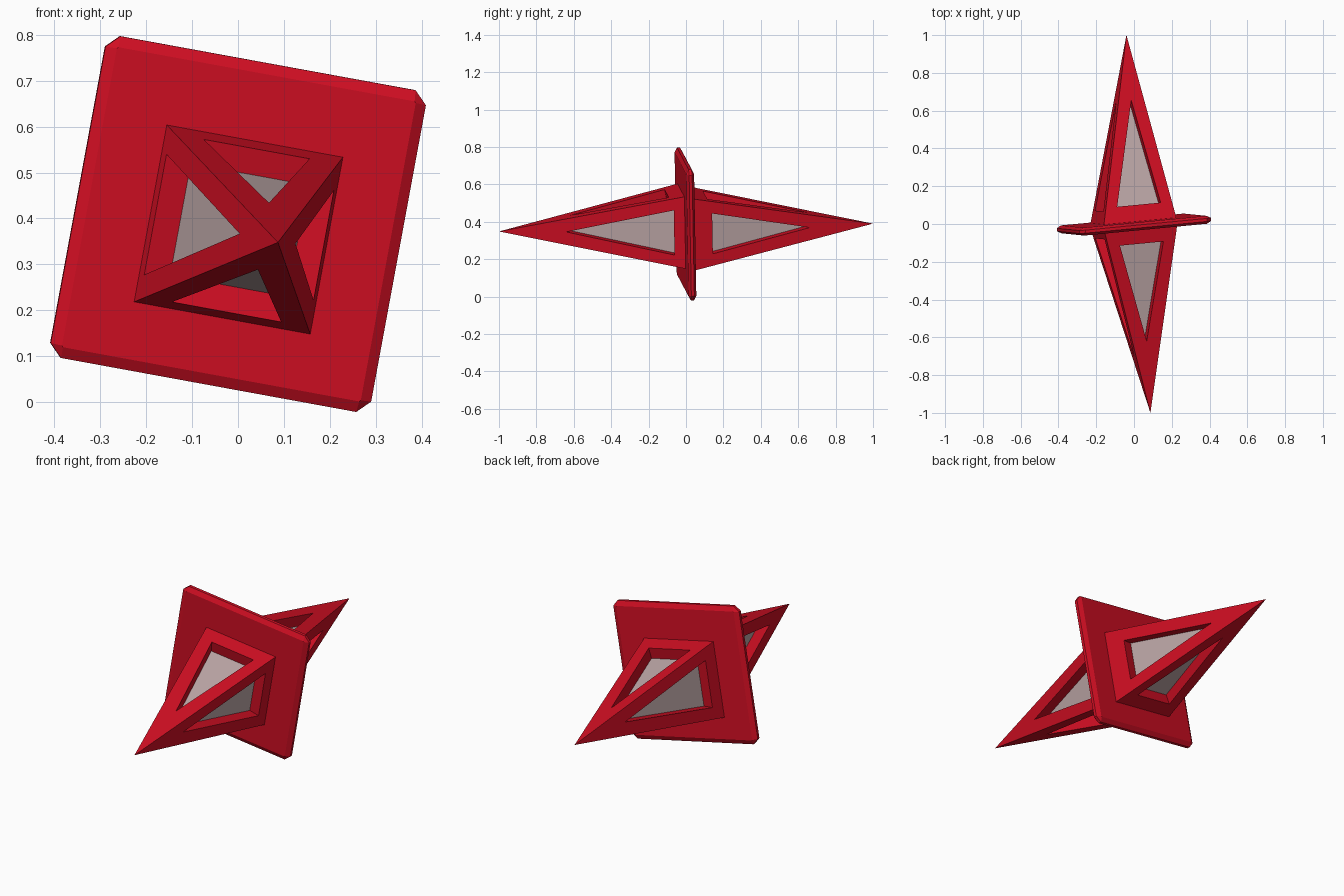
import bpy, bmesh
from mathutils import Vector

default = bpy.data.objects.get("Cube")
if default:
    bpy.data.objects.remove(default, do_unlink=True)


def material(name, rgb):
    m = bpy.data.materials.new(name)
    m.use_nodes = True
    colour = (*rgb, 1)
    m.diffuse_color = colour
    m.node_tree.nodes["Principled BSDF"].inputs["Base Color"].default_value = colour
    return m


RED = material("crimson", (0.64, 0.0044, 0.0165))
GREY = material("warm grey", (0.52, 0.395, 0.395))

# Tilted frame of the plate: normal faces front, u runs right, v runs up
NORMAL = Vector((0.09, -1, -0.035)).normalized()
U = Vector((0.984, 0.095, -0.18)).normalized()
V = U.cross(NORMAL).normalized()
if V.z < 0:
    V = -V


def finish(name, bm):
    bmesh.ops.recalc_face_normals(bm, faces=bm.faces)
    mesh = bpy.data.meshes.new(name)
    bm.to_mesh(mesh)
    bm.free()
    mesh.materials.append(RED)
    mesh.materials.append(GREY)
    obj = bpy.data.objects.new(name, mesh)
    bpy.context.collection.objects.link(obj)
    return obj


def build_plate(name, centre):
    """Thin square with chamfered rims and clipped corners."""
    bm = bmesh.new()
    rings = []
    for half, clip, depth in ((0.332, 0.003, 0.021), (0.356, 0.028, 0.008),
                              (0.356, 0.028, -0.008), (0.332, 0.003, -0.021)):
        ring, a, b = [], half, half - clip
        for x, y in ((a, b), (b, a), (-b, a), (-a, b), (-a, -b), (-b, -a), (b, -a), (a, -b)):
            ring.append(bm.verts.new(centre + U * x + V * y + NORMAL * depth))
        rings.append(ring)
    for r, s in zip(rings, rings[1:]):
        for i in range(8):
            j = (i + 1) % 8
            bm.faces.new((r[i], r[j], s[j], s[i]))
    bm.faces.new(rings[0])
    bm.faces.new(rings[-1])
    return finish(name, bm)


def build_spike(name, centre, apex, windows, half=0.196, depth=0.058):
    """Long pyramid with a recessed triangular window in each side.
    Each window is (start, tip, width) as fractions of the side."""
    bm = bmesh.new()
    base = [bm.verts.new(centre + U * x * half + V * y * half)
            for x, y in ((-1, 1), (1, 1), (1, -1), (-1, -1))]
    tip = bm.verts.new(apex)
    middle = centre.lerp(apex, 0.25)
    for i, (start, end, width) in enumerate(windows):
        a, b = base[i], base[(i + 1) % 4]
        mid = (a.co + b.co) / 2
        shift = (apex - mid) * start
        inward = (b.co - a.co).cross(apex - a.co).normalized()
        if inward.dot(middle - mid) < 0:
            inward = -inward
        corners = [mid + (a.co - mid) * width + shift,
                   mid + (b.co - mid) * width + shift,
                   mid.lerp(apex, end)]
        rim = [bm.verts.new(c) for c in corners]
        floor = [bm.verts.new(c + inward * depth) for c in corners]
        side = (a, b, tip)
        for j in range(3):
            k = (j + 1) % 3
            bm.faces.new((side[j], side[k], rim[k], rim[j]))
            bm.faces.new((rim[j], rim[k], floor[k], floor[j]))
        bm.faces.new(floor).material_index = 1
    bm.faces.new(base)
    return finish(name, bm)


build_plate("square_plate", Vector((0, -0.003, 0.388)))

# Sides in order: top, left of view, bottom, right of view
build_spike("front_spike", Vector((0.001, -0.022, 0.376)), Vector((0.087, -1, 0.348)),
            [(0.08, 0.61, 0.6), (0.06, 0.64, 0.62), (0.08, 0.64, 0.62), (0.04, 0.7, 0.68)])
build_spike("back_spike", Vector((-0.003, 0.017, 0.365)), Vector((-0.04, 1, 0.39)),
            [(0.09, 0.65, 0.6), (0.11, 0.65, 0.56), (0.09, 0.65, 0.6), (0.07, 0.65, 0.62)])
